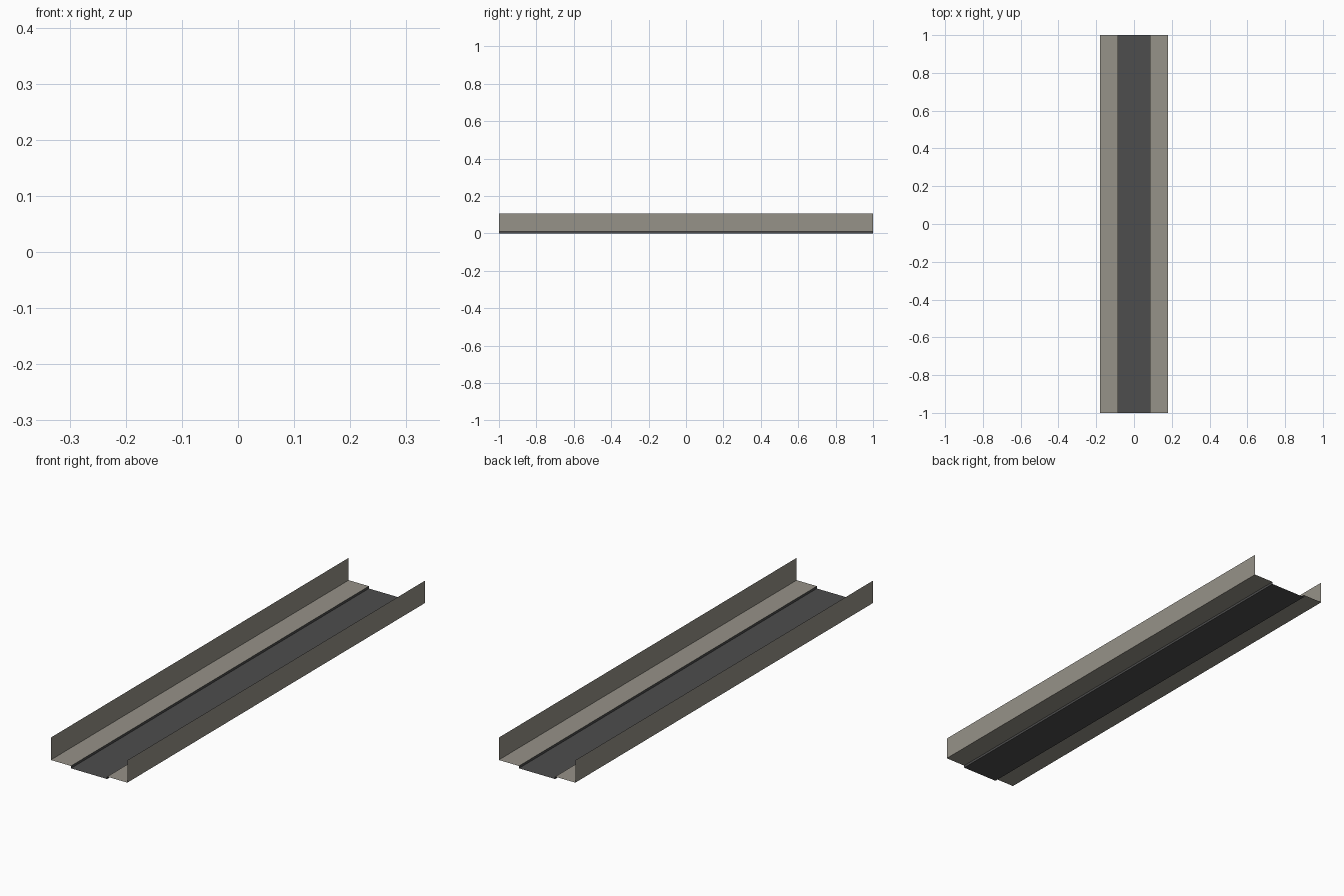
import bpy

if "Cube" in bpy.data.objects:
    bpy.data.objects.remove(bpy.data.objects["Cube"])

HALF_LENGTH = 1.0
OUTER = 0.18      # half width at the walls
INNER = 0.085     # half width of the sunken lane
LEDGE_Z = 0.01
TOP_Z = 0.105


def material(name, rgb):
    m = bpy.data.materials.new(name)
    m.diffuse_color = (*rgb, 1.0)
    m.use_nodes = True
    m.node_tree.nodes["Principled BSDF"].inputs["Base Color"].default_value = m.diffuse_color
    return m


concrete = material("warm_grey", (0.305, 0.287, 0.246))
asphalt = material("dark_grey", (0.075, 0.075, 0.075))


def sheet(name, profile, mat):
    """Sweep an open x-z profile along y as a thin, unthickened sheet."""
    n = len(profile)
    verts = [(x, y, z) for y in (-HALF_LENGTH, HALF_LENGTH) for x, z in profile]
    faces = [(i, i + 1, n + i + 1, n + i) for i in range(n - 1)]
    mesh = bpy.data.meshes.new(name)
    mesh.from_pydata(verts, [], faces)
    mesh.materials.append(mat)
    obj = bpy.data.objects.new(name, mesh)
    bpy.context.collection.objects.link(obj)
    return obj


# Sunken lane with its low kerb faces
sheet("sunken_lane", [(-INNER, LEDGE_Z), (-INNER, 0), (INNER, 0), (INNER, LEDGE_Z)], asphalt)

# Ledge and upright wall on each side, ordered so normals face into the channel
left = [(-OUTER, TOP_Z), (-OUTER, LEDGE_Z), (-INNER, LEDGE_Z)]
sheet("left_ledge_and_wall", left, concrete)
sheet("right_ledge_and_wall", [(-x, z) for x, z in reversed(left)], concrete)
